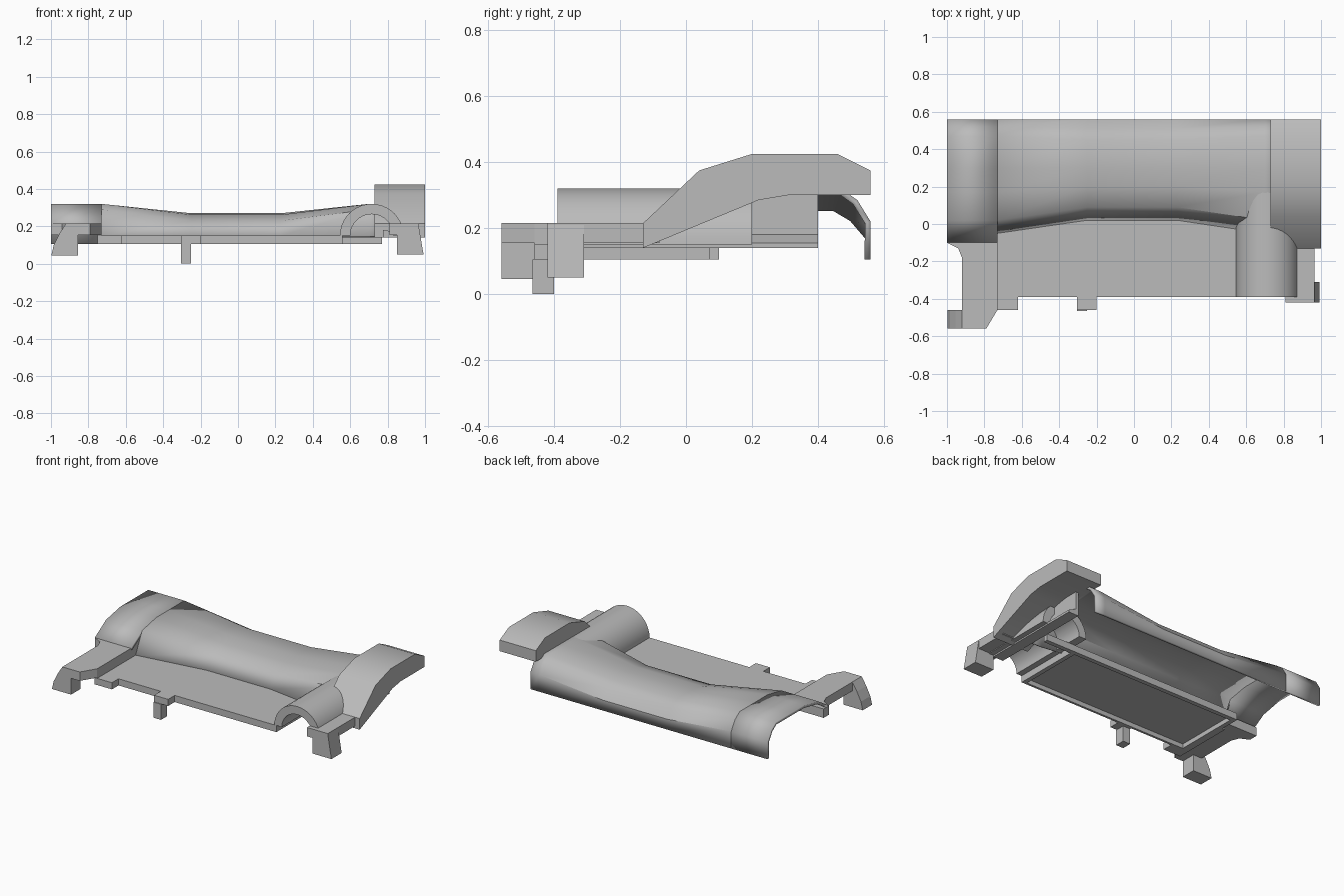
import bpy, bmesh, math

cube = bpy.data.objects.get("Cube")
if cube:
    bpy.data.objects.remove(cube, do_unlink=True)

grey = bpy.data.materials.new("plain_grey")
grey.use_nodes = True
GREY = (0.5, 0.5, 0.5, 1)
grey.diffuse_color = GREY
grey.node_tree.nodes["Principled BSDF"].inputs["Base Color"].default_value = GREY


def finish(name, bm, recalc=True):
    if recalc:
        bmesh.ops.recalc_face_normals(bm, faces=bm.faces[:])
    mesh = bpy.data.meshes.new(name)
    bm.to_mesh(mesh)
    bm.free()
    mesh.materials.append(grey)
    ob = bpy.data.objects.new(name, mesh)
    bpy.context.collection.objects.link(ob)
    return ob


def smooth(ob):
    bpy.ops.object.select_all(action='DESELECT')
    ob.select_set(True)
    bpy.context.view_layer.objects.active = ob
    bpy.ops.object.shade_smooth_by_angle(angle=math.radians(35))


def prism(name, outline, axis, lo, hi):
    """Extrude a 2D outline along one axis (the other two keep their order)."""
    bm = bmesh.new()
    rings = []
    for d in (lo, hi):
        ring = []
        for p in outline:
            co = list(p)
            co.insert("xyz".index(axis), d)
            ring.append(bm.verts.new(co))
        rings.append(ring)
    a, b = rings
    bm.faces.new(a)
    bm.faces.new(b[::-1])
    n = len(a)
    for i in range(n):
        j = (i + 1) % n
        bm.faces.new((a[i], b[i], b[j], a[j]))
    return finish(name, bm)


def box(name, x, y, z):
    return prism(name, [(x[0], y[0]), (x[1], y[0]), (x[1], y[1]), (x[0], y[1])], "z", *z)


def shell(name, stations, thickness):
    """Skin front-to-back profiles placed along x, then thicken inwards."""
    bm = bmesh.new()
    rows = [[bm.verts.new((x, y, z)) for y, z in prof] for x, prof in stations]
    for r, s in zip(rows, rows[1:]):
        for i in range(len(r) - 1):
            bm.faces.new((r[i], s[i], s[i + 1], r[i + 1]))
    ob = finish(name, bm, recalc=False)
    mod = ob.modifiers.new("wall", 'SOLIDIFY')
    mod.thickness = thickness
    mod.offset = -1
    smooth(ob)
    return ob


# Curved rear cover, dipping in the middle
high = [(-.05, .15), (.02, .29), (.17, .32), (.30, .32), (.47, .32), (.52, .285), (.56, .22), (.56, .105)]
low = [(.02, .15), (.09, .23), (.20, .262), (.30, .27), (.45, .27), (.51, .235), (.56, .175), (.56, .105)]
shell("rear_cover", [(-.73, high), (-.25, low), (.23, low), (.70, high), (.77, high)], .018)
end = [(-.10, .215)] + high[1:]
shell("rear_cover_end", [(-1, end), (-.73, end)], .018)
prism("cover_step_wall", [(-.10, .15), (-.10, .215), (.02, .29), (-.05, .15)], "x", -.75, -.73)

# Raised cap on the left end
cap = [(-.13, .14), (-.13, .215), (.04, .375), (.20, .425), (.46, .425),
       (.56, .375), (.56, .30), (.31, .30), (.22, .285)]
smooth(prism("raised_cap", cap, "x", .73, 1))

# Half-round tunnel
CX, CZ, OUT, INN = .715, .15, .17, .115
angles = [math.pi * i / 20 for i in range(21)]
arch = [(CX + OUT * math.cos(t), CZ + OUT * math.sin(t)) for t in angles]
arch += [(CX + INN * math.cos(t), CZ + INN * math.sin(t)) for t in reversed(angles)]
smooth(prism("tunnel", arch, "y", -.39, .20))

# Floor plate with a rim underneath
box("floor_plate", (-.73, .56), (-.39, .08), (.135, .15))
box("floor_rim_front", (-.73, .56), (-.39, -.375), (.105, .14))
box("floor_rim_back", (-.73, .77), (.07, .10), (.105, .15))
for name, x in (("right", -.73), ("left", .53)):
    box("floor_rim_" + name, (x, x + .03), (-.375, .07), (.105, .14))

# Front tabs
box("front_tab_side", (-.73, -.62), (-.46, -.39), (.105, .15))
box("front_tab_middle", (-.305, -.20), (-.46, -.39), (.105, .15))
box("front_tab_leg", (-.305, -.25), (-.465, -.40), (0, .105))

# Right arm with hooked foot
arm = [(-1, -.10), (-.94, -.13), (-.92, -.18), (-.92, -.56), (-.79, -.56),
       (-.73, -.46), (-.73, -.04), (-1, -.04)]
prism("right_arm", arm, "z", .155, .215)
box("right_arm_skirt", (-.75, -.73), (-.46, -.04), (.105, .16))
foot = [(-.855, .16), (-.855, .045), (-.998, .045), (-.985, .10), (-.955, .16), (-.92, .215), (-.90, .16)]
prism("right_foot", foot, "y", -.56, -.46)

# Left arm with hooked foot
box("left_arm", (.81, .965), (-.42, -.08), (.155, .215))
foot = [(.85, .16), (.85, .05), (.992, .05), (.985, .09), (.965, .21), (.90, .21)]
prism("left_foot", foot, "y", -.42, -.31)

# Inner side wall with its long rail
box("inner_side_wall", (.775, .795), (-.05, .40), (.15, .30))
prism("long_rail", [(.775, .14), (.85, .14), (.85, .155), (.795, .18), (.775, .18)], "y", -.31, .40)
